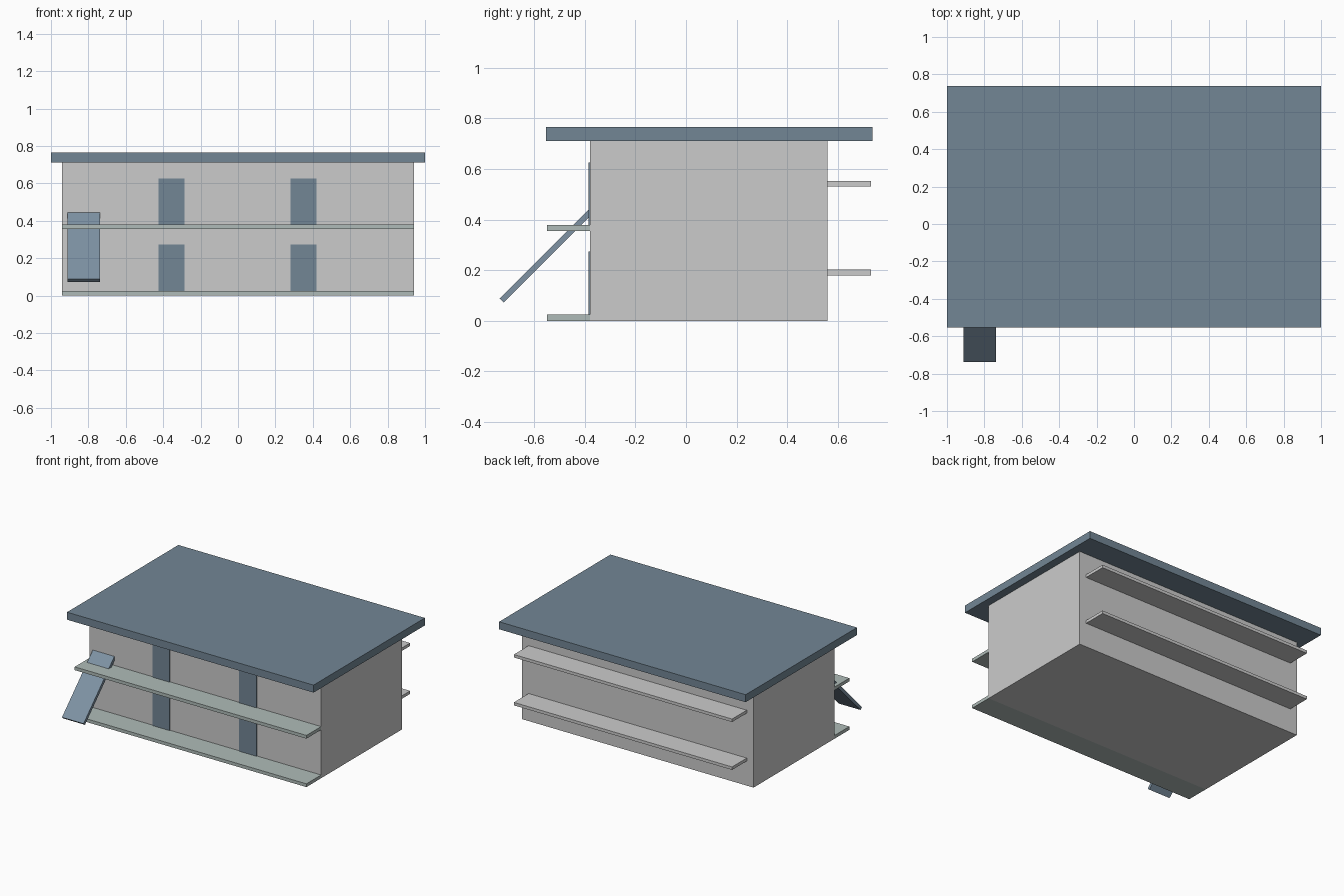
import bpy
import bmesh
from mathutils import Vector

if "Cube" in bpy.data.objects:
    bpy.data.objects.remove(bpy.data.objects["Cube"])


def material(name, rgb):
    m = bpy.data.materials.new(name)
    m.diffuse_color = (*rgb, 1.0)
    m.use_nodes = True
    m.node_tree.nodes["Principled BSDF"].inputs["Base Color"].default_value = m.diffuse_color
    return m


BLUE = material("slate_blue", (0.17, 0.24, 0.30))
RAMP = material("light_slate", (0.21, 0.29, 0.37))
PALE = material("pale_green_grey", (0.43, 0.50, 0.48))
LIGHT = material("light_grey", (0.52, 0.54, 0.54))


def prism(name, profile, x0, x1, mat=None):
    """Extrude a (y, z) outline along x."""
    bm = bmesh.new()
    face = bm.faces.new([bm.verts.new((x0, y, z)) for y, z in profile])
    ext = bmesh.ops.extrude_face_region(bm, geom=[face])
    moved = [g for g in ext["geom"] if isinstance(g, bmesh.types.BMVert)]
    bmesh.ops.translate(bm, verts=moved, vec=Vector((x1 - x0, 0, 0)))
    bmesh.ops.recalc_face_normals(bm, faces=bm.faces)
    mesh = bpy.data.meshes.new(name)
    bm.to_mesh(mesh)
    bm.free()
    obj = bpy.data.objects.new(name, mesh)
    bpy.context.collection.objects.link(obj)
    if mat:
        mesh.materials.append(mat)
    return obj


def box(name, x, y, z, mat=None):
    outline = [(y[0], z[0]), (y[1], z[0]), (y[1], z[1]), (y[0], z[1])]
    return prism(name, outline, x[0], x[1], mat)


# Main block and overhanging flat roof
box("building", (-0.94, 0.94), (-0.38, 0.56), (0, 0.71))
box("roof", (-1, 1), (-0.553, 0.737), (0.71, 0.765), BLUE)

# Two storeys: front walkway, rear ledge and a pair of doors each
for floor, (base, ledge, head) in {
    "lower": (0.0, 0.18, 0.273),
    "upper": (0.355, 0.531, 0.625),
}.items():
    top = base + 0.024
    box(f"{floor}_walkway", (-0.94, 0.94), (-0.55, -0.38), (base, top), PALE)
    box(f"{floor}_rear_ledge", (-0.885, 0.885), (0.56, 0.73), (ledge, ledge + 0.022), LIGHT)
    for side, cx in (("left", -0.355), ("right", 0.35)):
        box(f"{floor}_{side}_door", (cx - 0.07, cx + 0.07), (-0.386, -0.38), (top, head), BLUE)

# Sloping stair slab at the left end of the front
prism("stair_ramp",
      [(-0.737, 0.088), (-0.72, 0.073), (-0.357, 0.435), (-0.374, 0.451)],
      -0.912, -0.737, RAMP)
